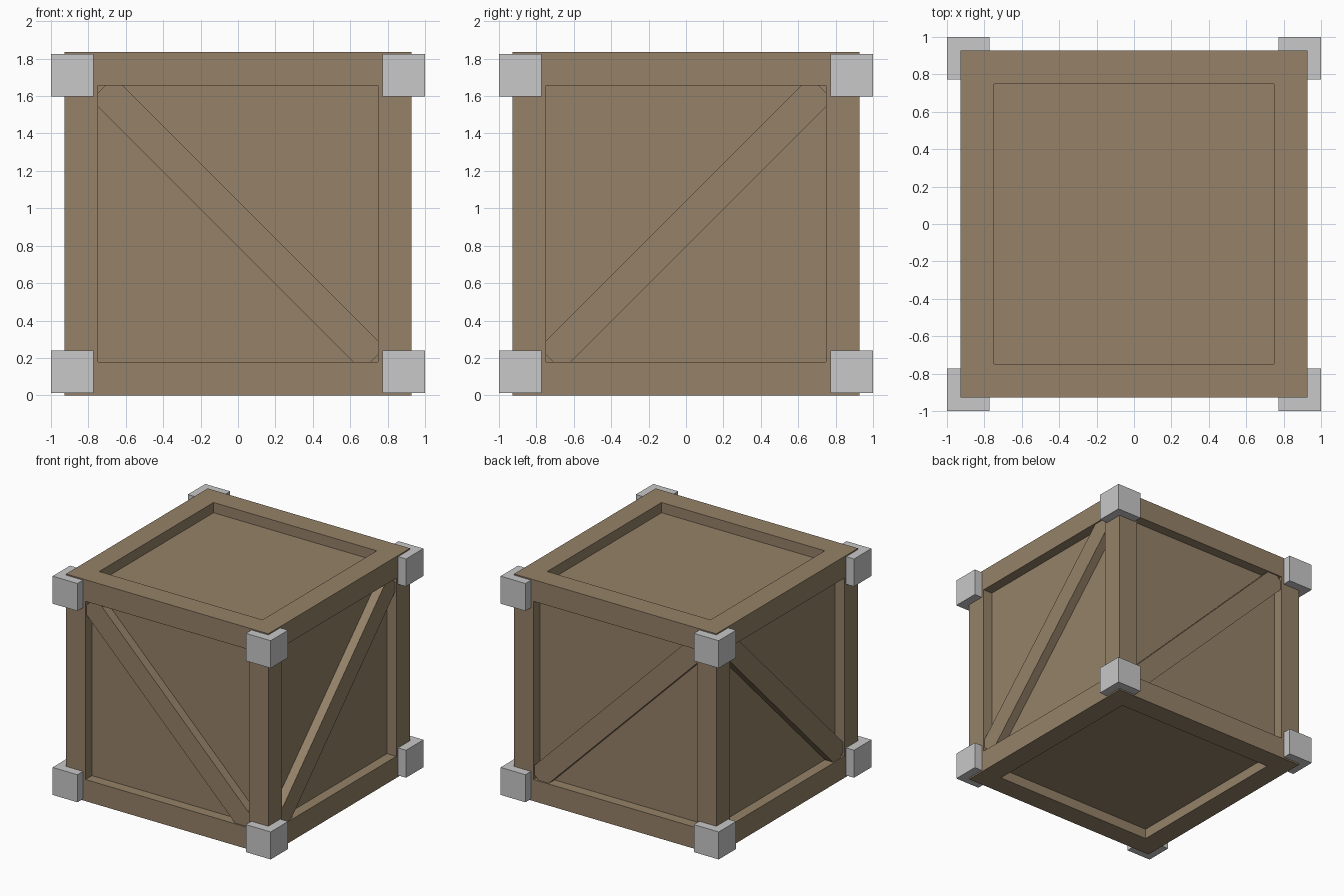
import bpy, bmesh
from math import radians
from mathutils import Matrix

cube = bpy.data.objects.get("Cube")
if cube:
    bpy.data.objects.remove(cube)

WIDTH, HEIGHT = 1.855, 1.835      # wooden body
RIM, RECESS = 0.179, 0.085        # frame width and panel depth
CAP = 0.228                       # metal corner size
BRACE = (2.05, 0.075, 0.174)      # length, thickness, width
MID = HEIGHT / 2


def material(name, rgb):
    mat = bpy.data.materials.new(name)
    mat.use_nodes = True
    color = (*rgb, 1)
    mat.diffuse_color = color
    mat.node_tree.nodes["Principled BSDF"].inputs["Base Color"].default_value = color
    return mat


def finish(name, bm, matrix, mat):
    mesh = bpy.data.meshes.new(name)
    bm.to_mesh(mesh)
    bm.free()
    mesh.materials.append(mat)
    obj = bpy.data.objects.new(name, mesh)
    obj.matrix_world = matrix
    bpy.context.collection.objects.link(obj)


def block(size):
    bm = bmesh.new()
    bmesh.ops.create_cube(bm, size=1)
    bmesh.ops.scale(bm, vec=size, verts=bm.verts)
    bm.normal_update()
    return bm


wood = material("brown wood", (0.3, 0.222, 0.139))
metal = material("grey metal", (0.579, 0.579, 0.579))

# Crate body with a straight-walled recessed panel on all six sides
body = block((WIDTH, WIDTH, HEIGHT))
panels = body.faces[:]
bmesh.ops.inset_individual(body, faces=panels, thickness=RIM, use_even_offset=True)
normals = [face.normal.copy() for face in panels]
for face, normal in zip(panels, normals):
    floor = bmesh.ops.extrude_face_region(body, geom=[face])["geom"]
    verts = [v for v in floor if isinstance(v, bmesh.types.BMVert)]
    bmesh.ops.translate(body, vec=normal * -RECESS, verts=verts)
    bmesh.ops.delete(body, geom=[face], context="FACES_ONLY")
bmesh.ops.recalc_face_normals(body, faces=body.faces)
finish("crate_body", body, Matrix.Translation((0, 0, MID)), wood)

# Diagonal braces standing on the four side panels
offset = WIDTH / 2 - RECESS + BRACE[1] / 2
for name, turn, y, tilt in (("front", 0, -offset, 45), ("back", 0, offset, 45),
                            ("right", 90, offset, -45), ("left", 90, -offset, -45)):
    place = (Matrix.Translation((0, 0, MID)) @ Matrix.Rotation(radians(turn), 4, "Z")
             @ Matrix.Translation((0, y, 0)) @ Matrix.Rotation(radians(tilt), 4, "Y"))
    finish(name + "_brace", block(BRACE), place, wood)

# Metal corner caps
reach = 1 - CAP / 2
for x in (-1, 1):
    for y in (-1, 1):
        for level, z in (("bottom", 0.012 + CAP / 2), ("top", HEIGHT - 0.01 - CAP / 2)):
            name = "_".join((level, "front" if y < 0 else "back",
                             "left" if x > 0 else "right", "corner"))
            place = Matrix.Translation((x * reach, y * reach, z))
            finish(name, block((CAP, CAP, CAP)), place, metal)
